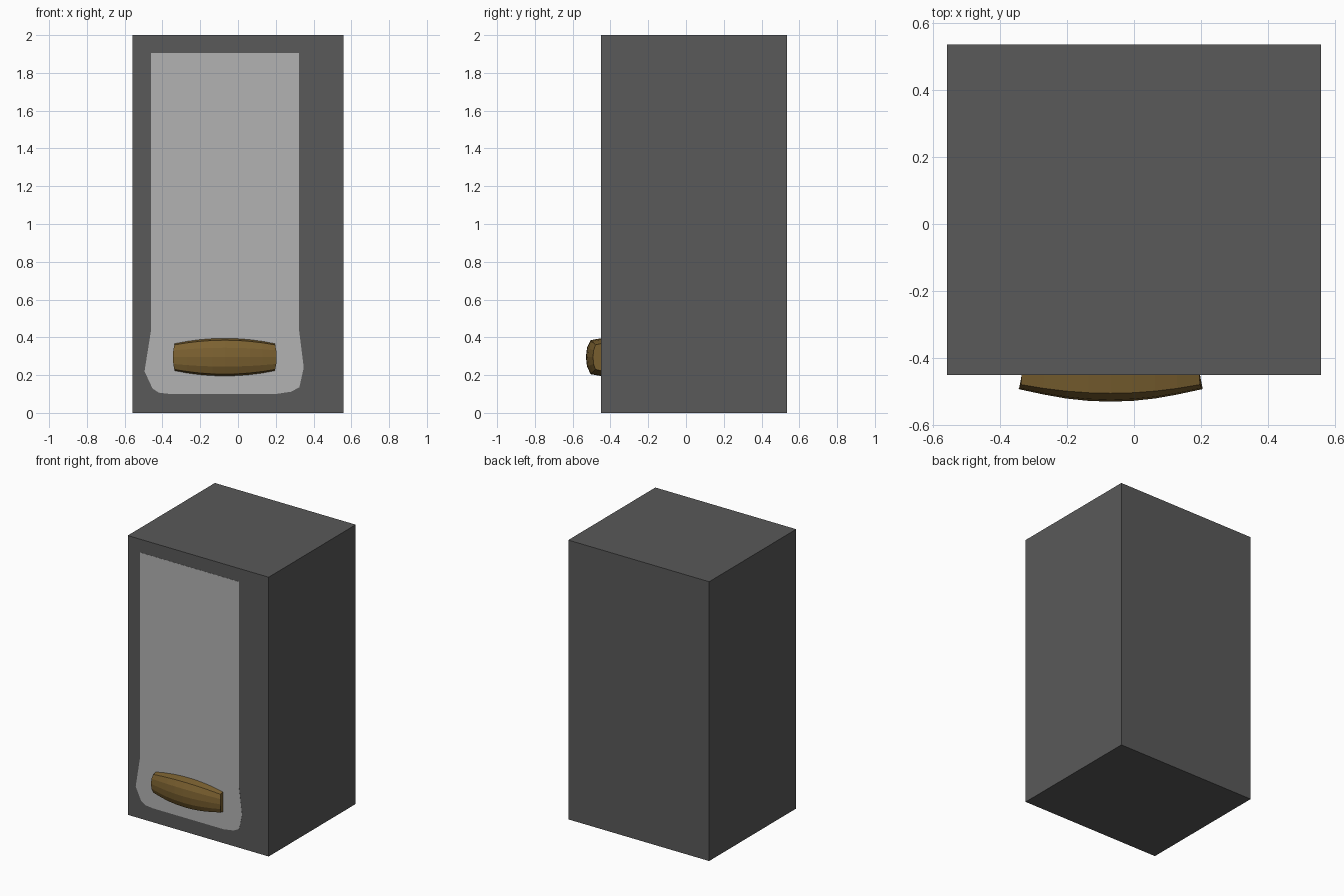
import bpy, bmesh

if "Cube" in bpy.data.objects:
    bpy.data.objects.remove(bpy.data.objects["Cube"])

def material(name, rgb):
    m = bpy.data.materials.new(name)
    m.diffuse_color = (*rgb, 1)
    m.use_nodes = True
    m.node_tree.nodes["Principled BSDF"].inputs["Base Color"].default_value = m.diffuse_color
    return m

def make(name, bm, mat):
    bmesh.ops.recalc_face_normals(bm, faces=bm.faces)
    me = bpy.data.meshes.new(name)
    bm.to_mesh(me)
    bm.free()
    me.materials.append(mat)
    ob = bpy.data.objects.new(name, me)
    bpy.context.collection.objects.link(ob)
    return ob

dark = material("dark_grey", (0.10, 0.10, 0.10))
light = material("light_grey", (0.45, 0.45, 0.45))
brown = material("brown", (0.20, 0.12, 0.03))
FRONT = -0.45
CX = -0.07

# Cabinet: plain box
bm = bmesh.new()
bmesh.ops.create_cube(bm, size=1)
for v in bm.verts:
    v.co.x *= 1.116
    v.co.y = FRONT if v.co.y < 0 else 0.535
    v.co.z = 0 if v.co.z < 0 else 2
make("cabinet", bm, dark)

# Front panel: thin plate, flared and rounded at the bottom
outline = [(-0.46, 1.905), (-0.46, 0.44), (-0.495, 0.22), (-0.453, 0.13),
           (-0.42, 0.107), (-0.36, 0.10), (0.20, 0.10), (0.28, 0.112),
           (0.325, 0.135), (0.348, 0.24), (0.323, 0.44), (0.323, 1.905)]
bm = bmesh.new()
face = bm.faces.new([bm.verts.new((x, FRONT - 0.001, z)) for x, z in outline])
ext = bmesh.ops.extrude_face_region(bm, geom=[face], use_keep_orig=True)
for v in ext["geom"]:
    if isinstance(v, bmesh.types.BMVert):
        v.co.y += 0.004
make("front_panel", bm, light)

# Flap: barrel lofted from sections that swell towards the middle
HALF = 0.265
profile = [(0.0, 0.10), (0.055, 0.09), (0.074, 0.05), (0.08, 0.0),
           (0.074, -0.05), (0.055, -0.09), (0.0, -0.10)]
bm = bmesh.new()
rings = []
for i in range(-4, 5):
    t = i / 4
    ky, kz = 1 - 0.47 * t * t, 1 - 0.28 * t * t
    ring = [bm.verts.new((CX + t * HALF, FRONT + 0.01, s * 0.1 * kz + 0.295)) for s in (-1, 1)]
    for d, h in profile:
        bulge = 0.010 * (1 - (h / 0.1) ** 2) if abs(i) == 4 else 0
        ring.append(bm.verts.new((CX + t * (HALF + bulge), FRONT - d * ky, 0.295 + h * kz)))
    rings.append(ring)
n = len(rings[0])
for a, b in zip(rings, rings[1:]):
    for j in range(n):
        k = (j + 1) % n
        bm.faces.new((a[j], a[k], b[k], b[j]))
for end in (rings[0], rings[-1]):
    bm.faces.new(end)
make("flap", bm, brown)
